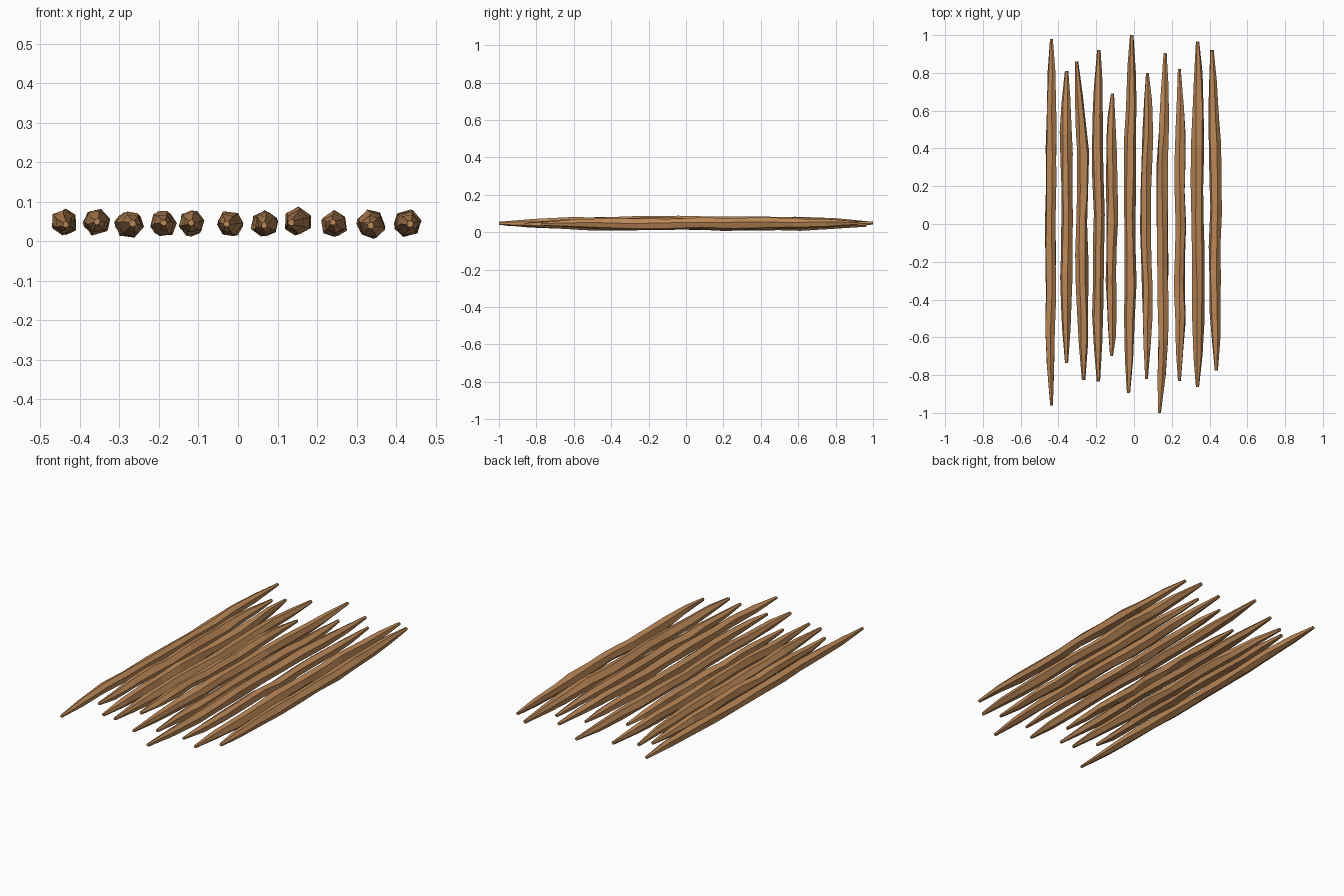
import bpy, bmesh, math, random
from mathutils import Vector

if "Cube" in bpy.data.objects:
    bpy.data.objects.remove(bpy.data.objects["Cube"])

random.seed(4)
SIDES, RINGS = 6, 11

wood = bpy.data.materials.new("warm brown wood")
wood.diffuse_color = (0.50, 0.245, 0.095, 1)
wood.use_nodes = True
wood.node_tree.nodes["Principled BSDF"].inputs["Base Color"].default_value = wood.diffuse_color

# Each log: y of front end, y of back end, mid height, radius, x of the centreline front to back
LOGS = [
    (-.96, .98, .049, .029, (-.436, -.445, -.438, -.442, -.437, -.436, -.437)),
    (-.735, .81, .048, .030, (-.357, -.360, -.358, -.354, -.357, -.362, -.357)),
    (-.825, .86, .042, .031, (-.267, -.270, -.277, -.277, -.268, -.283, -.304)),
    (-.835, .92, .045, .030, (-.188, -.192, -.188, -.184, -.193, -.194, -.186)),
    (-.70, .69, .046, .029, (-.119, -.117, -.122, -.115, -.117, -.122, -.114)),
    (-.895, 1.0, .044, .030, (-.029, -.024, -.019, -.023, -.022, -.012, -.012)),
    (-.82, .80, .045, .029, (.066, .072, .071, .061, .064, .075, .071)),
    (-1.0, .905, .050, .031, (.135, .154, .154, .150, .148, .163, .165)),
    (-.83, .82, .045, .029, (.240, .245, .240, .249, .241, .249, .240)),
    (-.863, .965, .043, .032, (.336, .340, .340, .336, .334, .340, .336)),
    (-.775, .92, .046, .031, (.436, .432, .425, .434, .428, .421, .413)),
]


def centre_x(xs, t):
    f = t * (len(xs) - 1)
    i = min(int(f), len(xs) - 2)
    return xs[i] + (xs[i + 1] - xs[i]) * (f - i)


def make_log(index, y0, y1, z, radius, xs):
    bm = bmesh.new()
    rings = []
    phase = random.uniform(0, math.tau)
    for k in range(RINGS):
        t = k / (RINGS - 1)
        edge = min(k, RINGS - 1 - k)
        # blunt tips, swelling to full thickness over two rings
        r = radius * (.28, .72, .95, 1.0)[min(edge, 3)]
        wob = .004 if edge else .008
        c = Vector((centre_x(xs, t), y0 + (y1 - y0) * t, z + random.uniform(-wob, wob)))
        ring = []
        for s in range(SIDES):
            a = phase + math.tau * s / SIDES + random.uniform(-.12, .12)
            rr = r * random.uniform(.93, 1.14)
            dy = random.uniform(-.03, .03) if edge else 0
            ring.append(bm.verts.new(c + Vector((math.cos(a) * rr, dy, math.sin(a) * rr))))
        rings.append(ring)
    for a, b in zip(rings, rings[1:]):
        for s in range(SIDES):
            n = (s + 1) % SIDES
            bm.faces.new((a[s], a[n], b[n], b[s]))
    bm.faces.new(rings[0])
    bm.faces.new(rings[-1])
    for v in bm.verts:
        v.co.z = max(v.co.z, .004)
    bmesh.ops.recalc_face_normals(bm, faces=bm.faces)
    mesh = bpy.data.meshes.new(f"log_{index}")
    bm.to_mesh(mesh)
    bm.free()
    mesh.materials.append(wood)
    bpy.context.collection.objects.link(bpy.data.objects.new(f"log_{index}", mesh))


# Row of rough pointed logs
for i, log in enumerate(LOGS, 1):
    make_log(i, *log)
